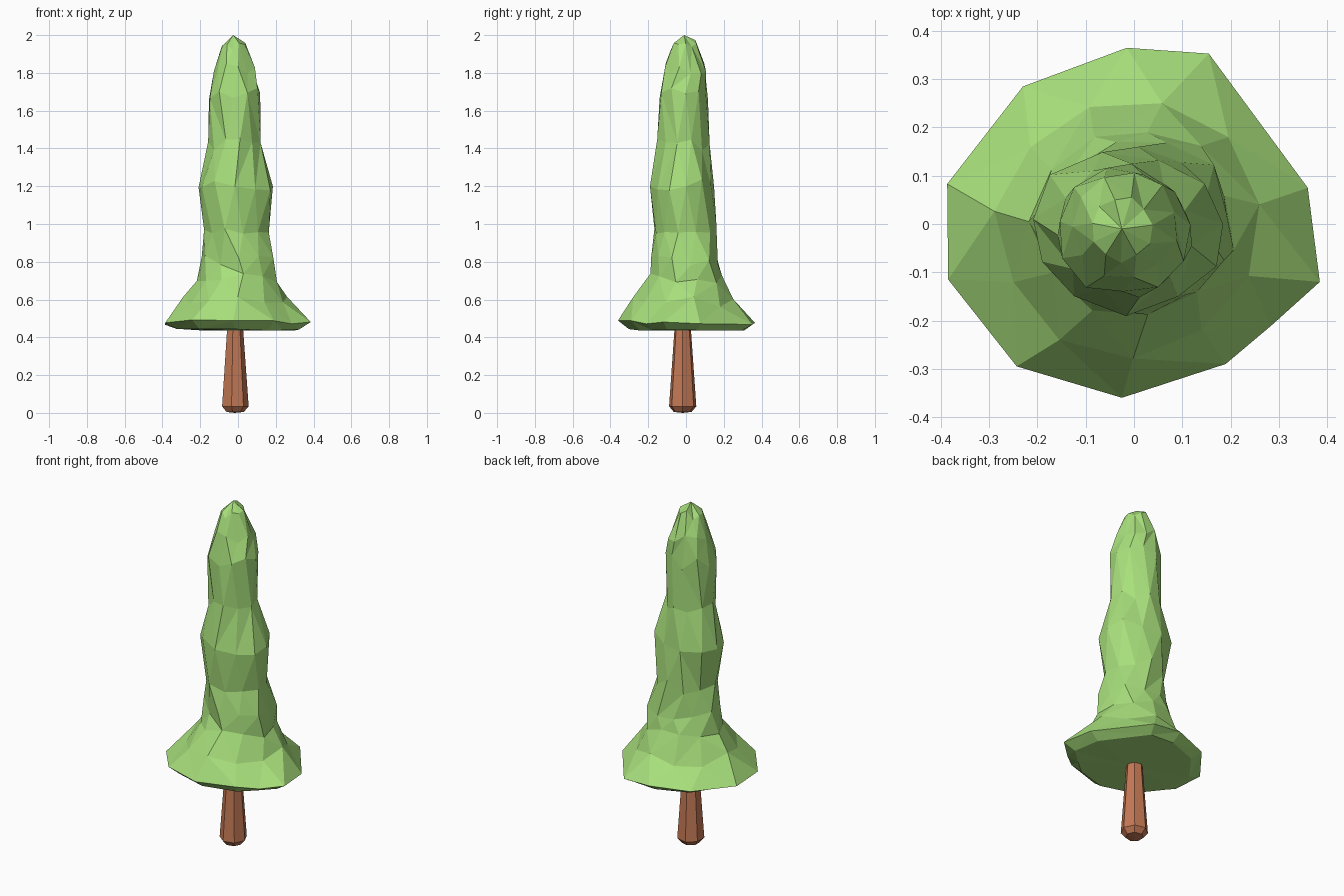
import bpy, bmesh, math, random

random.seed(4)
cube = bpy.data.objects.get("Cube")
if cube:
    bpy.data.objects.remove(cube, do_unlink=True)


def material(name, color):
    m = bpy.data.materials.new(name)
    m.use_nodes = True
    m.diffuse_color = color
    m.node_tree.nodes["Principled BSDF"].inputs["Base Color"].default_value = color
    return m


def ellipse(x0, x1, y0, y1, z, sides, turn=0.0, jitter=0.0):
    """Ring of points filling the given x and y extents at height z."""
    ring = []
    for i in range(sides):
        a = math.tau * (i + turn) / sides
        r = 1.02 + random.uniform(-jitter, jitter)
        ring.append(((x0 + x1) / 2 + (x1 - x0) / 2 * r * math.cos(a),
                     (y0 + y1) / 2 + (y1 - y0) / 2 * r * math.sin(a),
                     z + random.uniform(-jitter, jitter) * 0.5))
    return ring


def loft(name, rings, bottom, top, mat):
    """Skin rings of equal size, closed by a fan at each end."""
    bm = bmesh.new()
    loops = [[bm.verts.new(p) for p in ring] for ring in rings]
    low, high = bm.verts.new(bottom), bm.verts.new(top)
    n = len(loops[0])
    for i in range(n):
        j = (i + 1) % n
        bm.faces.new((low, loops[0][j], loops[0][i]))
        bm.faces.new((high, loops[-1][i], loops[-1][j]))
        for a, b in zip(loops, loops[1:]):
            bm.faces.new((a[i], a[j], b[j], b[i]))
    bmesh.ops.triangulate(bm, faces=bm.faces[:], quad_method='SHORT_EDGE')
    bmesh.ops.recalc_face_normals(bm, faces=bm.faces[:])
    mesh = bpy.data.meshes.new(name)
    bm.to_mesh(mesh)
    bm.free()
    mesh.materials.append(mat)
    obj = bpy.data.objects.new(name, mesh)
    bpy.context.collection.objects.link(obj)
    return obj


green = material("leaf green", (0.39, 0.74, 0.20, 1))
brown = material("bark brown", (0.55, 0.19, 0.09, 1))

# Foliage skirt: irregular outer rim and the slightly tucked underside
rim_outline = [(0.36, 0.075), (0.155, 0.353), (-0.015, 0.365), (-0.23, 0.285),
               (-0.387, 0.083), (-0.385, -0.115), (-0.243, -0.295),
               (-0.025, -0.36), (0.19, -0.29), (0.285, -0.21), (0.385, -0.12)]
rim = [(x, y, 0.48 + random.uniform(-0.015, 0.015)) for x, y in rim_outline]
under = [(x * 0.84, y * 0.84, 0.44 + random.uniform(-0.006, 0.006)) for x, y in rim_outline]

# Foliage column: x and y extents, height and twist of each ring
sections = [(-0.27, 0.25, -0.26, 0.25, 0.59, 0.3),
            (-0.20, 0.20, -0.19, 0.20, 0.72, 0.5),
            (-0.18, 0.20, -0.17, 0.18, 0.80, 0.2),
            (-0.17, 0.16, -0.165, 0.16, 0.98, 0.6),
            (-0.215, 0.195, -0.18, 0.145, 1.20, 0.2),
            (-0.15, 0.115, -0.145, 0.115, 1.42, 0.6),
            (-0.15, 0.11, -0.145, 0.11, 1.69, 0.2),
            (-0.12, 0.09, -0.11, 0.10, 1.83, 0.5),
            (-0.085, 0.035, -0.075, 0.055, 1.95, 0.2)]
column = [ellipse(*s[:5], 11, s[5], 0.07) for s in sections]
loft("foliage", [under, rim] + column, (-0.02, -0.02, 0.435), (-0.025, -0.01, 2.0), green)

# Tapered trunk with a bevelled foot
trunk = [ellipse(-0.065, 0.03, -0.065, 0.03, 0.005, 7),
         ellipse(-0.09, 0.055, -0.09, 0.055, 0.035, 7),
         ellipse(-0.06, 0.025, -0.06, 0.025, 0.46, 7)]
loft("trunk", trunk, (-0.018, -0.018, 0.0), (-0.018, -0.018, 0.47), brown)
